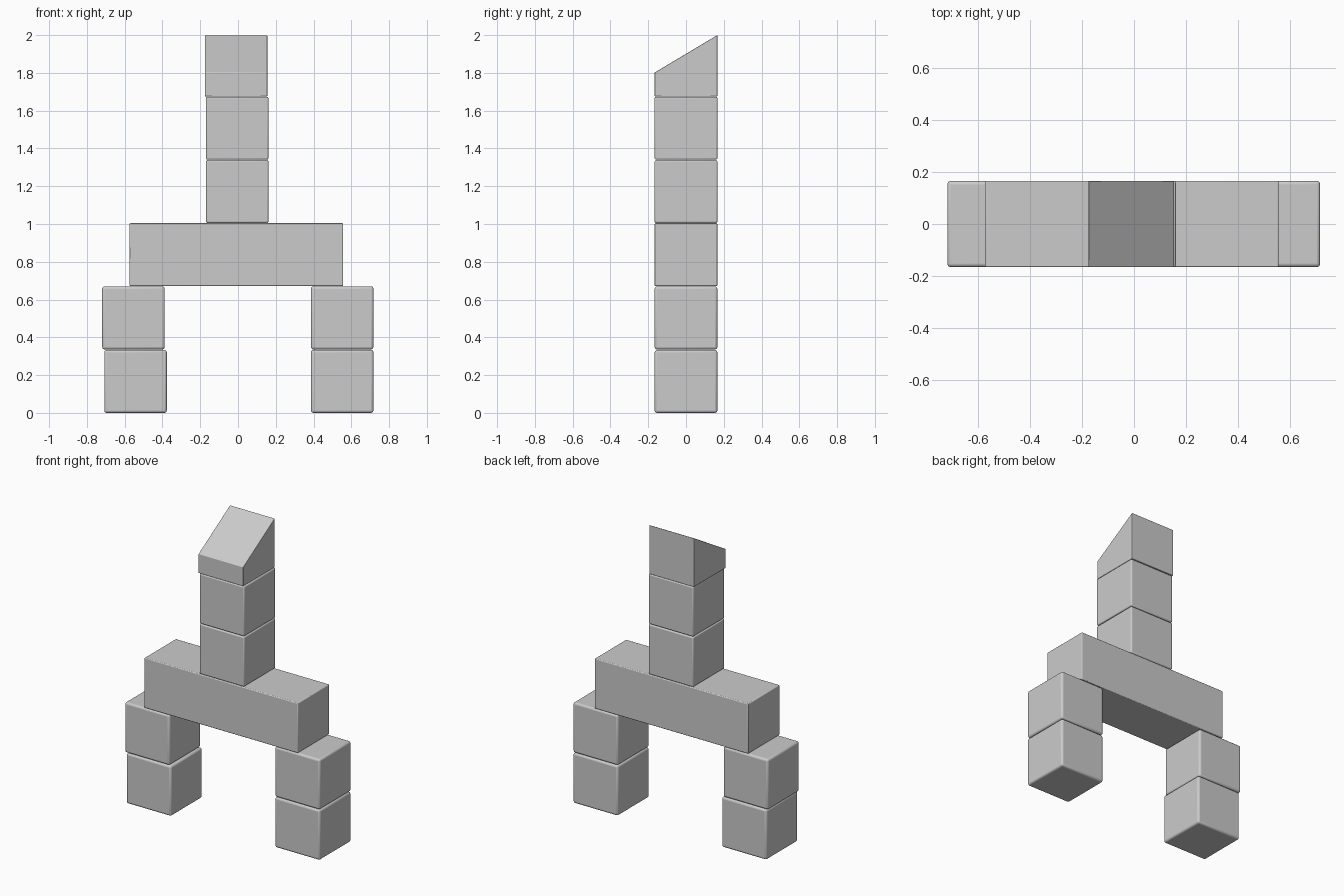
import bpy

if "Cube" in bpy.data.objects:
    bpy.data.objects.remove(bpy.data.objects["Cube"])

Y0, Y1 = -0.166, 0.166


def block(name, x0, x1, z0, z1, z1_front=None, bevel=0.0):
    """Extrude a side profile (y, z) from x0 to x1, with optional rounded edges."""
    zf = z1 if z1_front is None else z1_front
    profile = [(Y0, z0), (Y1, z0), (Y1, z1), (Y0, zf)]
    verts = [(x, y, z) for x in (x0, x1) for y, z in profile]
    faces = [(3, 2, 1, 0), (4, 5, 6, 7)]
    faces += [(i, (i + 1) % 4, (i + 1) % 4 + 4, i + 4) for i in range(4)]
    mesh = bpy.data.meshes.new(name)
    mesh.from_pydata(verts, [], faces)
    obj = bpy.data.objects.new(name, mesh)
    bpy.context.collection.objects.link(obj)
    if bevel:
        mod = obj.modifiers.new("rounded_edges", 'BEVEL')
        mod.width = bevel
        mod.segments = 3
        bpy.context.view_layer.objects.active = obj
        obj.select_set(True)
        bpy.ops.object.shade_smooth_by_angle()
        obj.select_set(False)
    return obj


SIZE = 0.331

# Two legs of two stacked cubes, slightly misaligned by hand
for name, x, z in [("left_leg_lower", -0.708, 0.003), ("left_leg_upper", -0.719, 0.339),
                   ("right_leg_lower", 0.386, 0.003), ("right_leg_upper", 0.386, 0.339)]:
    block(name, x, x + SIZE, z - 0.003, z + SIZE, bevel=0.013)

# Long beam bridging the legs
block("beam", -0.574, 0.557, 0.672, 1.004, bevel=0.005)

# Central tower
for name, z in [("tower_lower", 1.006), ("tower_upper", 1.341)]:
    block(name, -0.169, 0.161, z, z + 0.332, bevel=0.008)

# Sloped top block
block("wedge_top", -0.175, 0.155, 1.675, 2.0, z1_front=1.802, bevel=0.003)
